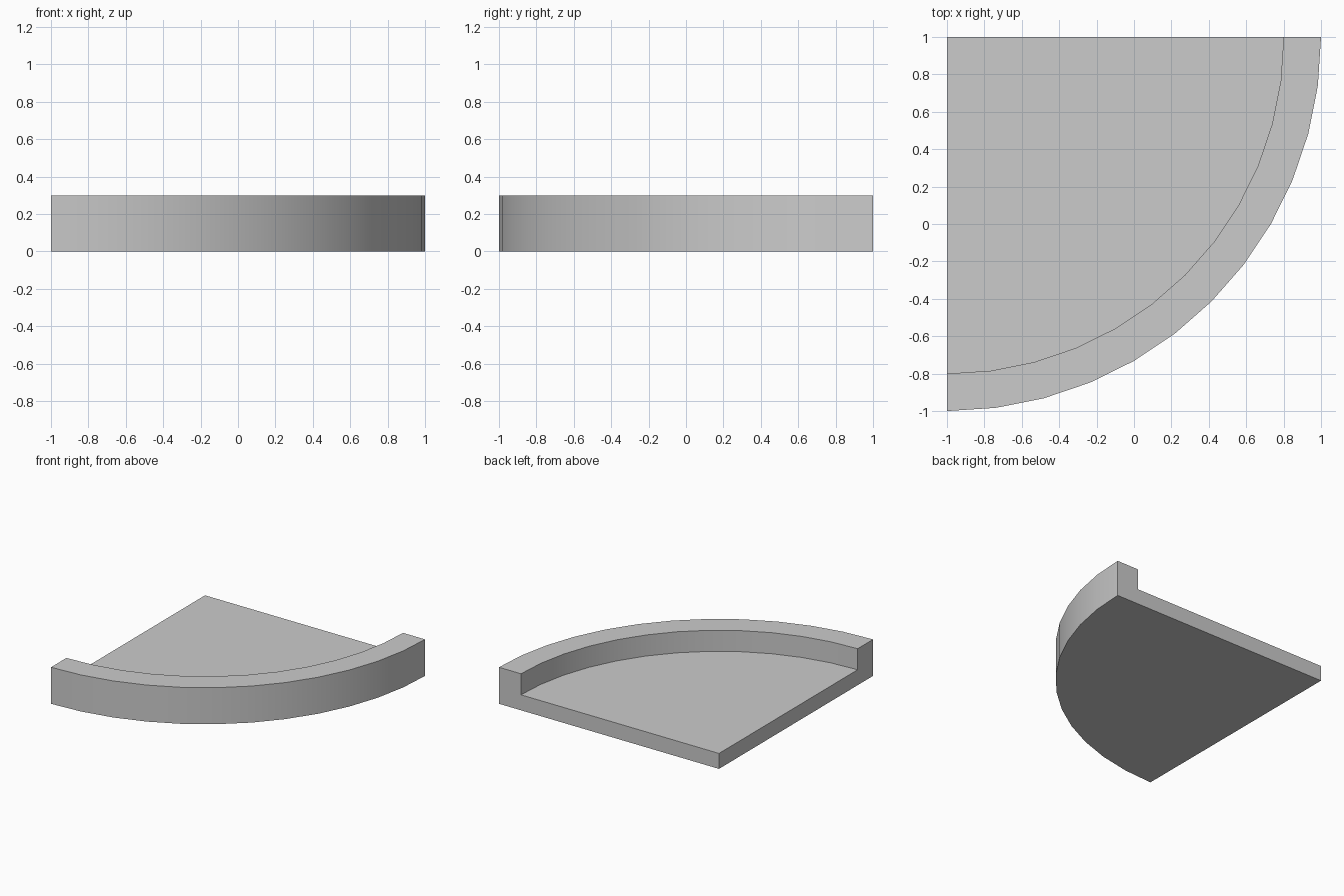
import bpy, bmesh
from math import sin, cos, pi

if "Cube" in bpy.data.objects:
    bpy.data.objects.remove(bpy.data.objects["Cube"])

SEGMENTS = 12
CORNER = (-1.0, 1.0)          # centre of the quarter circle
OUTER, INNER = 2.0, 1.8
HEIGHT, FLOOR = 0.3, 0.127

bm = bmesh.new()


def arc(radius, z):
    """Quarter-circle row of vertices around the corner."""
    angles = [-pi / 2 + pi / 2 * i / SEGMENTS for i in range(SEGMENTS + 1)]
    return [bm.verts.new((CORNER[0] + radius * cos(a),
                          CORNER[1] + radius * sin(a), z)) for a in angles]


# L-shaped section swept round the corner: outer wall, rim, inner wall
rows = [arc(OUTER, 0), arc(OUTER, HEIGHT), arc(INNER, HEIGHT), arc(INNER, FLOOR)]
for low, high in zip(rows, rows[1:]):
    for i in range(SEGMENTS):
        bm.faces.new((low[i], low[i + 1], high[i + 1], high[i]))

# Underside and raised floor
base = bm.verts.new((*CORNER, 0))
top = bm.verts.new((*CORNER, FLOOR))
bm.faces.new([base] + rows[0])
bm.faces.new([top] + rows[3])

# Two straight cut ends
for i in (0, SEGMENTS):
    bm.faces.new([base] + [row[i] for row in rows] + [top])

bmesh.ops.recalc_face_normals(bm, faces=bm.faces)
mesh = bpy.data.meshes.new("quarter_round_tray")
bm.to_mesh(mesh)
bm.free()
tray = bpy.data.objects.new("quarter_round_tray", mesh)
bpy.context.collection.objects.link(tray)

# Smooth curved walls with sharp rims
bpy.context.view_layer.objects.active = tray
tray.select_set(True)
bpy.ops.object.shade_smooth_by_angle(angle=pi / 6)
